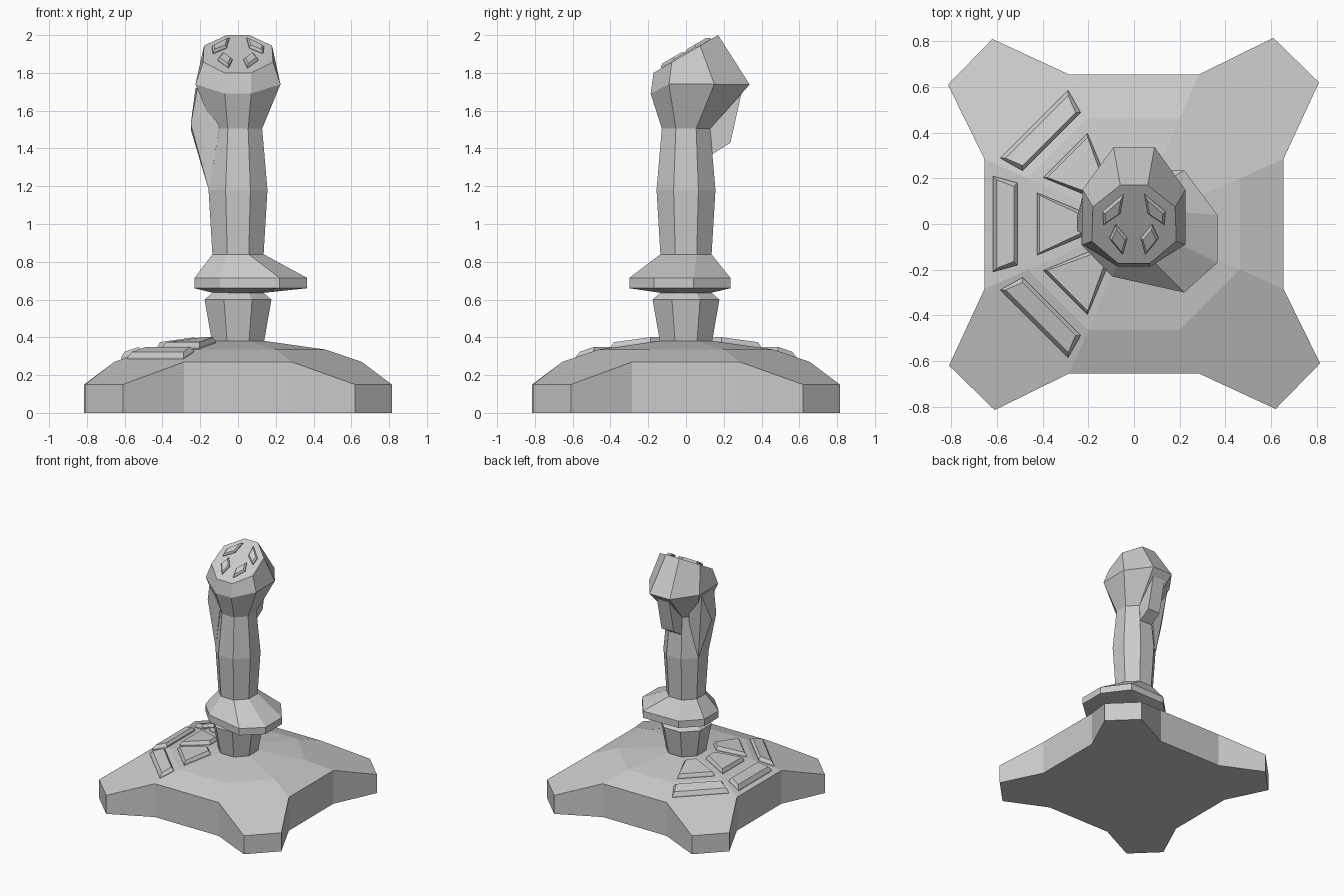
import bpy, bmesh, math
from mathutils import Vector, Matrix

if "Cube" in bpy.data.objects:
    bpy.data.objects.remove(bpy.data.objects["Cube"])


def finish(name, bm):
    bmesh.ops.recalc_face_normals(bm, faces=bm.faces)
    me = bpy.data.meshes.new(name)
    bm.to_mesh(me)
    bm.free()
    ob = bpy.data.objects.new(name, me)
    bpy.context.collection.objects.link(ob)
    return ob


def octagon(a, z, b=None):
    b = b or a * 0.42
    half = [(b, -a), (a, -b), (a, b), (b, a)]
    return [(x, y, z) for x, y in half] + [(-x, y, z) for x, y in reversed(half)]


def mirrored(half):
    return half + [(-x, y, z) for x, y, z in reversed(half)]


def loft(name, rings):
    bm = bmesh.new()
    vs = [[bm.verts.new(p) for p in r] for r in rings]
    for lo, hi in zip(vs, vs[1:]):
        n = len(lo)
        for i in range(n):
            bm.faces.new((lo[i], lo[(i + 1) % n], hi[(i + 1) % n], hi[i]))
    bm.faces.new(vs[0][::-1])
    bm.faces.new(vs[-1])
    return finish(name, bm)


def hull(name, pts):
    bm = bmesh.new()
    for p in pts:
        bm.verts.new(p)
    r = bmesh.ops.convex_hull(bm, input=bm.verts)
    junk = [v for v in r["geom_interior"] if isinstance(v, bmesh.types.BMVert)]
    bmesh.ops.delete(bm, geom=junk, context='VERTS')
    bmesh.ops.dissolve_limit(bm, angle_limit=0.03, verts=bm.verts, edges=bm.edges)
    return finish(name, bm)


# Four-footed base: one quarter turned four times
def make_base():
    bm = bmesh.new()
    outline = [(-.285, -.655, .27), (.285, -.655, .27), (.62, -.81, .15), (.815, -.61, .15)]
    shoulder = [(-.2, -.465, .335), (.2, -.465, .335)]
    crown = [(-.062, -.148, .38), (.062, -.148, .38)]
    rim, mid, top = [], [], []
    for k in range(4):
        rot = Matrix.Rotation(k * math.pi / 2, 3, 'Z')
        for src, dst in ((outline, rim), (shoulder, mid), (crown, top)):
            dst += [bm.verts.new(rot @ Vector(p)) for p in src]
    foot = [bm.verts.new((v.co.x, v.co.y, 0)) for v in rim]
    for i in range(16):
        j = (i + 1) % 16
        bm.faces.new((foot[i], foot[j], rim[j], rim[i]))
    for k in range(4):
        a, b, c = 4 * k, 2 * k, (2 * k + 2) % 8
        bm.faces.new((rim[a], rim[a + 1], mid[b + 1], mid[b]))
        bm.faces.new((rim[a + 1], rim[a + 2], rim[a + 3], rim[(a + 4) % 16], mid[c], mid[b + 1]))
    for i in range(8):
        j = (i + 1) % 8
        bm.faces.new((mid[i], mid[j], top[j], top[i]))
    bm.faces.new(foot)
    bm.faces.new(top)
    finish("base", bm)


make_base()

# Neck, offset hand flange and grip shaft
loft("neck", [octagon(.135, .36), octagon(.177, .6), octagon(.13, .64)])
flange = [(.22, -.30), (.365, -.17), (.365, .04), (.22, .235),
          (-.095, .23), (-.23, .095), (-.23, -.09), (-.095, -.23)]
loft("hand_flange", [octagon(.13, .635), [(x, y, .66) for x, y in flange],
                     [(x, y, .715) for x, y in flange], octagon(.135, .84)])

# Grip shaft flaring into the head with its slanted top
head = mirrored([(.07, -.187, 1.69), (.225, -.09, 1.74), (.225, .15, 1.74), (.09, .337, 1.738)])
plate = mirrored([(.07, -.172, 1.80), (.185, -.075, 1.857), (.18, .075, 1.944), (.06, .17, 2.0)])
loft("grip", [octagon(.135, .83), octagon(.156, 1.18), octagon(.128, 1.505), head, plate])

# Trigger under the back of the head
profile = [(.08, 1.72), (.30, 1.72), (.235, 1.43), (.14, 1.37), (.08, 1.40)]
hull("trigger", [(x, y, z) for x in (-.055, .055) for y, z in profile])

# Thumb rest wedge on the left side
hull("thumb_rest", [(-.25, -.03, 1.53), (-.25, .03, 1.50), (-.225, .12, 1.72), (-.215, -.05, 1.72),
                    (-.155, -.065, 1.18), (-.155, .065, 1.18), (-.1, .1, 1.45), (-.1, -.09, 1.5),
                    (-.1, .12, 1.7), (-.1, -.06, 1.7)])


# Raised button: outline on a surface height function, narrowed at the top
def button(name, poly, height, surf, shrink, place):
    cx = sum(p[0] for p in poly) / len(poly)
    cy = sum(p[1] for p in poly) / len(poly)

    def inset(x, y):
        return (x - math.copysign(min(shrink, abs(x - cx) * .5), x - cx),
                y - math.copysign(min(shrink, abs(y - cy) * .5), y - cy))
    low = [place @ Vector((x, y, surf(x) - .02)) for x, y in poly]
    edge = [place @ Vector((x, y, surf(x) + height * .3)) for x, y in poly]
    high = []
    for p in poly:
        x, y = inset(*p)
        high.append(place @ Vector((x, y, surf(x) + height)))
    return loft(name, [low, edge, high])


# Base buttons: an outer bar and inner wedge at three angles on the left
def outer_z(d):
    return .27 + .342 * (.655 - d)


def inner_z(d):
    return .335 + .142 * (.465 - d)


for i, ang in enumerate((135, 180, 225)):
    turn = Matrix.Rotation(math.radians(ang), 4, 'Z')
    button(f"outer_button_{i}", [(.51, -.18), (.618, -.21), (.618, .21), (.51, .18)],
           .035, outer_z, .016, turn)
    button(f"inner_button_{i}", [(.215, -.05), (.425, -.137), (.425, .137), (.215, .05)],
           .032, inner_z, .012, turn)

# Head buttons: two bent pairs on the slanted plate
upper = [(.046, .133), (.06, .05), (.133, 0), (.137, .055)]
lower = [(.08, 0), (.03, -.06), (.05, -.13), (.107, -.06)]
for side, s in (("right", 1), ("left", -1)):
    for part, poly in (("upper", upper), ("lower", lower)):
        rings = []
        cx = sum(p[0] for p in poly) / 4
        cy = sum(p[1] for p in poly) / 4
        for f, h in ((1, -.015), (1, .008), (.75, .02)):
            rings.append([(s * (cx + (x - cx) * f), cy + (y - cy) * f - .5 * h,
                           1.9 + .583 * (cy + (y - cy) * f) + .86 * h) for x, y in poly])
        loft(f"head_button_{part}_{side}", rings)
